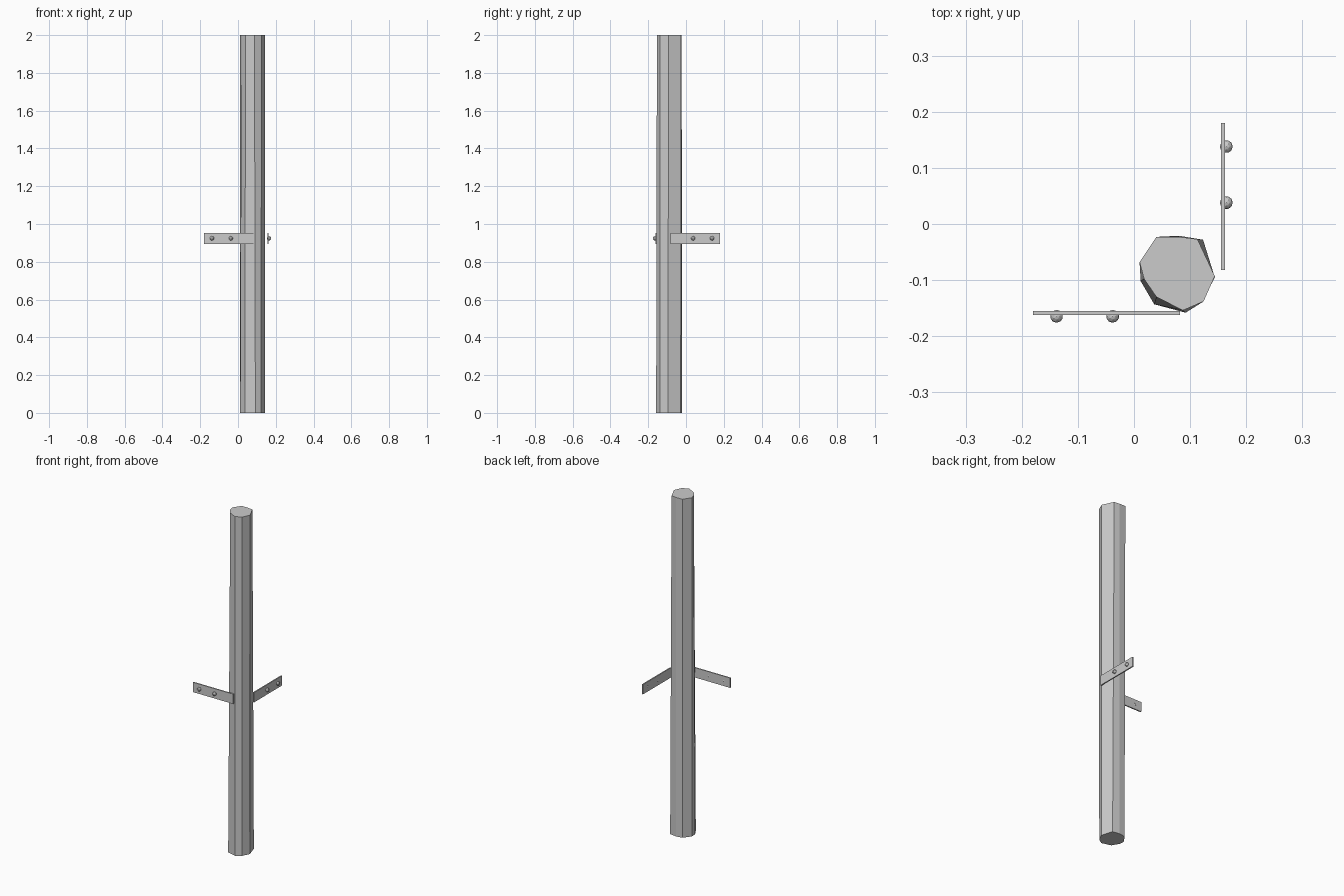
import bpy, bmesh
from mathutils import Matrix, Vector

if "Cube" in bpy.data.objects:
    bpy.data.objects.remove(bpy.data.objects["Cube"])


def make_object(name, bm):
    bmesh.ops.recalc_face_normals(bm, faces=bm.faces)
    mesh = bpy.data.meshes.new(name)
    bm.to_mesh(mesh)
    bm.free()
    obj = bpy.data.objects.new(name, mesh)
    bpy.context.collection.objects.link(obj)
    return obj


# Roughly hewn post: uneven cross-sections at the bottom and top
bottom = [(0.036, -0.143), (0.092, -0.158), (0.122, -0.138), (0.144, -0.095),
          (0.123, -0.028), (0.080, -0.021), (0.042, -0.027), (0.010, -0.070),
          (0.012, -0.102)]
top = [(0.040, -0.130), (0.087, -0.154), (0.124, -0.138), (0.144, -0.093),
       (0.113, -0.027), (0.080, -0.023), (0.040, -0.023), (0.010, -0.068),
       (0.018, -0.098)]
bm = bmesh.new()
rings = [[bm.verts.new((x, y, z)) for x, y in ring]
         for ring, z in ((bottom, 0), (top, 2))]
n = len(bottom)
for i in range(n):
    j = (i + 1) % n
    bm.faces.new((rings[0][i], rings[0][j], rings[1][j], rings[1][i]))
bm.faces.new(rings[0][::-1])
bm.faces.new(rings[1])
make_object("post", bm)

# Two metal straps with bolts; the side one mirrors the front one diagonally
diagonal = Matrix(((0, -1, 0, 0), (-1, 0, 0, 0), (0, 0, 1, 0), (0, 0, 0, 1)))
for side, flip in (("front", Matrix.Identity(4)), ("side", diagonal)):
    bm = bmesh.new()
    bmesh.ops.create_cube(bm, size=1, matrix=flip @ Matrix.LocRotScale(
        Vector((-0.049, -0.1585, 0.924)), None, Vector((0.262, 0.007, 0.058))))
    make_object(side + "_strap", bm)
    for k, x in enumerate((-0.138, -0.038)):
        bm = bmesh.new()
        bmesh.ops.create_icosphere(
            bm, subdivisions=2, radius=0.0115,
            matrix=flip @ Matrix.Translation((x, -0.1645, 0.924)))
        make_object(f"{side}_bolt_{k + 1}", bm)
